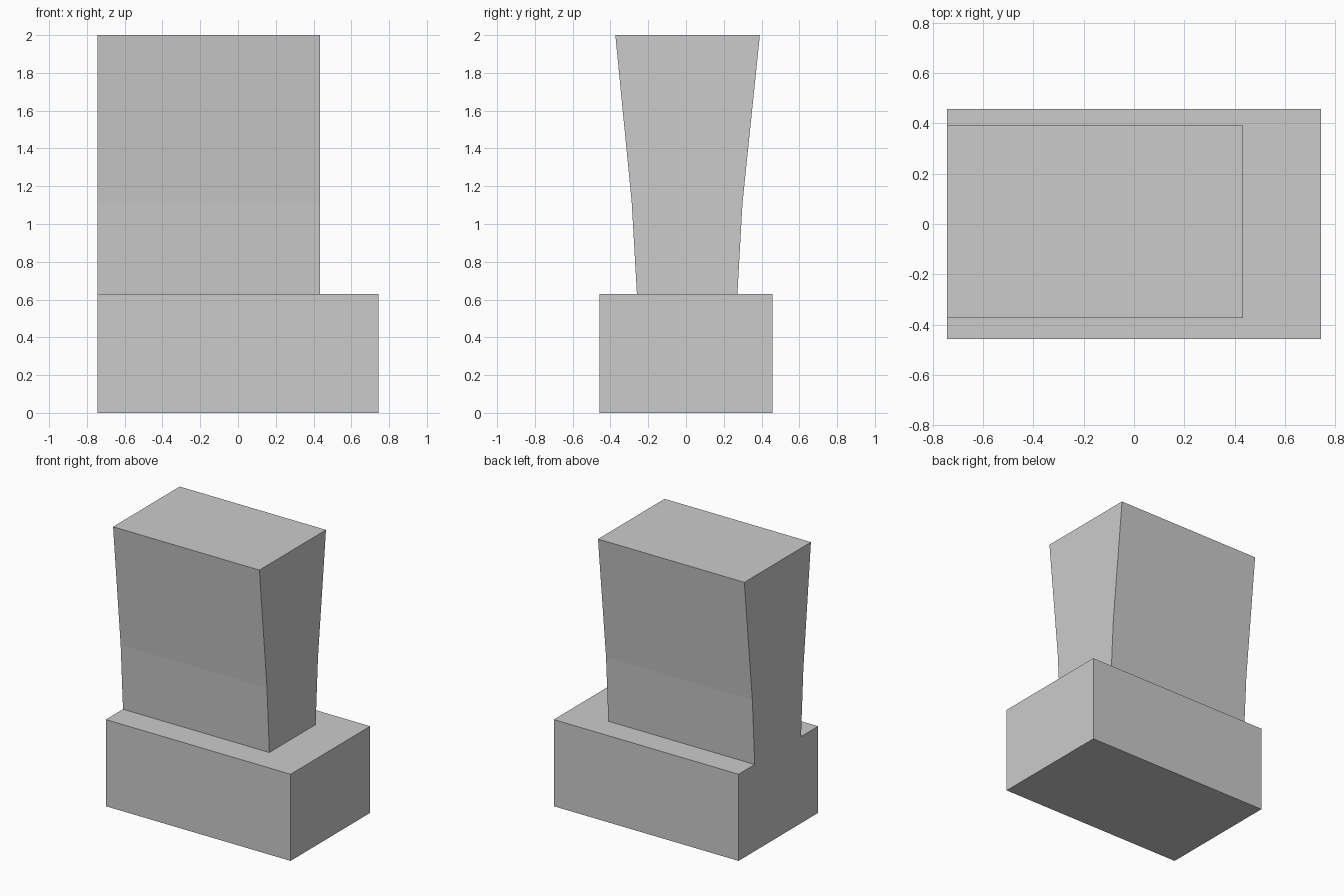
import bpy
import bmesh

if "Cube" in bpy.data.objects:
    bpy.data.objects.remove(bpy.data.objects["Cube"])


def extrude_x(name, profile, x0, x1):
    """Solid from a closed (y, z) profile extruded along x."""
    bm = bmesh.new()
    face = bm.faces.new([bm.verts.new((x0, y, z)) for y, z in profile])
    out = bmesh.ops.extrude_face_region(bm, geom=[face])
    verts = [g for g in out["geom"] if isinstance(g, bmesh.types.BMVert)]
    bmesh.ops.translate(bm, verts=verts, vec=(x1 - x0, 0, 0))
    bmesh.ops.recalc_face_normals(bm, faces=bm.faces)
    mesh = bpy.data.meshes.new(name)
    bm.to_mesh(mesh)
    bm.free()
    obj = bpy.data.objects.new(name, mesh)
    bpy.context.collection.objects.link(obj)
    return obj


LEFT, BASE_TOP, HALF_DEPTH = -0.743, 0.63, 0.457

# Rectangular base block
extrude_x("base", [(-HALF_DEPTH, 0), (HALF_DEPTH, 0),
                   (HALF_DEPTH, BASE_TOP), (-HALF_DEPTH, BASE_TOP)],
          LEFT, -LEFT)

# Flaring upper block, flush with the base on the left
extrude_x("flared_upper", [(-0.26, BASE_TOP), (0.272, BASE_TOP), (0.299, 1.11),
                           (0.391, 2.0), (-0.374, 2.0), (-0.287, 1.11)],
          LEFT, 0.434)
